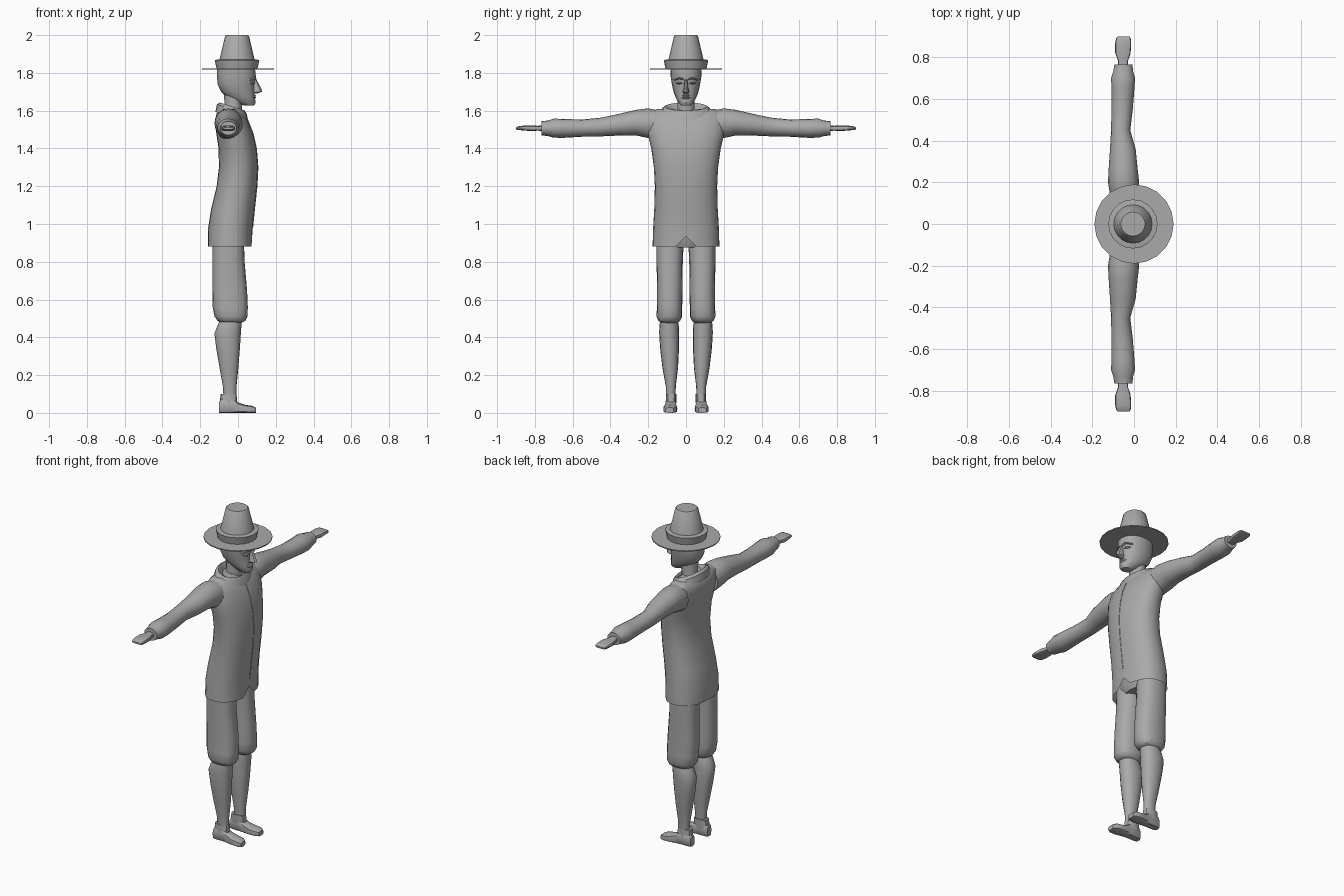
import bpy, bmesh, math

grey = bpy.data.materials.new("plain_grey")
grey.diffuse_color = (0.4, 0.4, 0.4, 1)


def finish(name, bm, mirror=False, angle=35):
    bmesh.ops.recalc_face_normals(bm, faces=bm.faces)
    me = bpy.data.meshes.new(name)
    bm.to_mesh(me)
    bm.free()
    ob = bpy.data.objects.new(name, me)
    bpy.context.collection.objects.link(ob)
    me.materials.append(grey)
    if mirror:
        m = ob.modifiers.new("mirror", 'MIRROR')
        m.use_axis = (False, True, False)
    bpy.ops.object.select_all(action='DESELECT')
    ob.select_set(True)
    bpy.context.view_layer.objects.active = ob
    bpy.ops.object.shade_smooth_by_angle(angle=math.radians(angle))
    return ob


def loft(name, axis, rings, n=16, p=2.0, caps=(True, True), mirror=False, edit=None, angle=35):
    """Rings are (position on axis, u0, u1, v0, v1); u, v are the other two axes in xyz order."""
    bm = bmesh.new()
    loops = []
    for t, u0, u1, v0, v1 in rings:
        loop = []
        for i in range(n):
            a = 2 * math.pi * i / n
            c, s = math.cos(a), math.sin(a)
            c = math.copysign(abs(c) ** (2 / p), c)
            s = math.copysign(abs(s) ** (2 / p), s)
            co = [(u0 + u1) / 2 + c * (u1 - u0) / 2, (v0 + v1) / 2 + s * (v1 - v0) / 2]
            co.insert("xyz".index(axis), t)
            loop.append(bm.verts.new(co))
        loops.append(loop)
    for a, b in zip(loops, loops[1:]):
        for i in range(n):
            j = (i + 1) % n
            bm.faces.new((a[i], a[j], b[j], b[i]))
    if caps[0]:
        bm.faces.new(loops[0])
    if caps[1]:
        bm.faces.new(loops[-1])
    if edit:
        edit(loops)
    return finish(name, bm, mirror, angle)


def sym(rows):
    return [(z, x0, x1, -w, w) for z, x0, x1, w in rows]


# Coat, open below, with a notch at the front hem
def notch(loops):
    loops[0][0].co.z += 0.055


coat = [(0.88, -0.16, 0.075, 0.177), (0.98, -0.158, 0.078, 0.174), (1.08, -0.142, 0.088, 0.168),
        (1.2, -0.113, 0.101, 0.165), (1.3, -0.101, 0.106, 0.17), (1.4, -0.103, 0.098, 0.184),
        (1.48, -0.115, 0.08, 0.203), (1.55, -0.122, 0.052, 0.21), (1.59, -0.112, 0.022, 0.195),
        (1.61, -0.095, -0.005, 0.15)]
loft("coat", 'z', sym(coat), n=24, p=2.3, caps=(False, True), edit=notch)

# Front closing seam
loft("coat_seam", 'z', [(z, x1 - 0.01, x1 + 0.002, -0.002, 0.002) for z, x0, x1, w in coat[1:8]], n=4)

# Collar, lower at the front
def tilt(loops):
    for loop in loops:
        for v in loop:
            v.co.z -= 0.32 * (v.co.x + 0.03)


loft("collar", 'z', sym([(1.57, -0.075, 0.018, 0.052), (1.605, -0.085, 0.025, 0.08),
                         (1.622, -0.096, 0.036, 0.112), (1.607, -0.112, 0.046, 0.13),
                         (1.565, -0.12, 0.056, 0.148)]), n=20, caps=(False, False), edit=tilt)

# Sleeves
loft("sleeve", 'y', [(0.14, -0.115, 0.025, 1.44, 1.6), (0.2, -0.125, 0.025, 1.455, 1.612),
                     (0.26, -0.122, 0.018, 1.468, 1.605), (0.36, -0.115, 0.008, 1.468, 1.582),
                     (0.45, -0.11, -0.018, 1.464, 1.563), (0.55, -0.108, -0.006, 1.462, 1.553),
                     (0.65, -0.108, 0.002, 1.456, 1.556), (0.7, -0.11, 0.005, 1.457, 1.558),
                     (0.73, -0.1, -0.004, 1.465, 1.548), (0.765, -0.094, -0.008, 1.47, 1.544)],
     mirror=True)

# Wrists and flat hands
loft("hand", 'y', [(0.75, -0.075, -0.03, 1.492, 1.522), (0.785, -0.077, -0.028, 1.494, 1.52),
                   (0.82, -0.09, -0.016, 1.492, 1.522), (0.87, -0.09, -0.014, 1.496, 1.52),
                   (0.893, -0.086, -0.016, 1.498, 1.516), (0.9, -0.078, -0.024, 1.501, 1.511)],
     n=12, p=3.5, mirror=True)

# Hips and breeches
loft("hips", 'z', sym([(0.875, -0.12, 0.03, 0.1), (0.91, -0.14, 0.045, 0.145),
                       (1.0, -0.14, 0.06, 0.15)]), n=16)
loft("breeches", 'z', [(0.95, -0.135, 0.03, 0.01, 0.157), (0.8, -0.135, 0.035, 0.017, 0.156),
                       (0.65, -0.135, 0.048, 0.019, 0.153), (0.56, -0.134, 0.052, 0.02, 0.154),
                       (0.51, -0.124, 0.05, 0.02, 0.156), (0.487, -0.108, 0.038, 0.032, 0.146),
                       (0.477, -0.09, 0.02, 0.045, 0.13)],
     p=2.4, mirror=True)

# Stockinged lower legs
loft("lower_leg", 'z', [(0.5, -0.09, 0.02, 0.045, 0.135), (0.46, -0.11, 0.018, 0.038, 0.141),
                        (0.42, -0.125, 0.015, 0.036, 0.142), (0.34, -0.115, 0.01, 0.037, 0.137),
                        (0.24, -0.098, 0.002, 0.042, 0.125), (0.14, -0.08, -0.008, 0.054, 0.107),
                        (0.05, -0.075, -0.01, 0.056, 0.104)],
     p=2.2, mirror=True)

# Shoes with an ankle collar
loft("shoe", 'x', [(-0.1, 0.062, 0.1, 0.0, 0.06), (-0.085, 0.054, 0.108, 0.0, 0.075),
                   (-0.03, 0.052, 0.108, 0.0, 0.075), (0.0, 0.05, 0.112, 0.0, 0.055),
                   (0.04, 0.046, 0.12, 0.0, 0.042), (0.075, 0.05, 0.12, 0.0, 0.038),
                   (0.095, 0.065, 0.108, 0.0, 0.028)], n=12, p=4, mirror=True)
loft("shoe_ankle", 'z', [(0.04, -0.098, -0.002, 0.052, 0.108), (0.1, -0.092, -0.008, 0.05, 0.106)],
     n=12, p=2.6, mirror=True)

# Neck and head
loft("neck", 'z', sym([(1.55, -0.08, 0.02, 0.055), (1.61, -0.07, 0.02, 0.045),
                       (1.7, -0.075, 0.03, 0.047)]), n=12)
loft("head", 'z', sym([(1.628, 0.03, 0.085, 0.026), (1.642, -0.01, 0.094, 0.04),
                       (1.672, -0.06, 0.088, 0.056), (1.7, -0.09, 0.088, 0.066),
                       (1.74, -0.108, 0.088, 0.075), (1.78, -0.112, 0.095, 0.081),
                       (1.825, -0.11, 0.09, 0.083)]), n=16, p=2.2)

# Face details
loft("nose", 'z', [(1.69, 0.07, 0.1, -0.012, 0.012), (1.7, 0.06, 0.127, -0.018, 0.018),
                   (1.712, 0.06, 0.126, -0.013, 0.013), (1.765, 0.07, 0.098, -0.008, 0.008)],
     n=8)
loft("lips", 'z', [(1.663, 0.07, 0.09, -0.02, 0.02), (1.669, 0.06, 0.096, -0.027, 0.027),
                   (1.674, 0.06, 0.091, -0.03, 0.03), (1.679, 0.06, 0.096, -0.025, 0.025),
                   (1.685, 0.07, 0.089, -0.018, 0.018)], n=10)
loft("brow", 'y', [(0.012, 0.07, 0.098, 1.762, 1.772), (0.035, 0.06, 0.095, 1.766, 1.778),
                   (0.062, 0.04, 0.07, 1.758, 1.768)], n=6, mirror=True)
loft("eye", 'y', [(0.018, 0.065, 0.086, 1.744, 1.748), (0.033, 0.06, 0.09, 1.738, 1.754),
                  (0.052, 0.045, 0.076, 1.744, 1.748)], n=8, mirror=True)

# Hat: brim, band and tapered crown
def disc(z, r, cx=-0.005):
    return (z, cx - r, cx + r, -r, r)


loft("hat_brim", 'z', [disc(1.818, 0.19, 0), disc(1.824, 0.19, 0)], n=20)
loft("hat_band", 'z', [disc(1.82, 0.108), disc(1.868, 0.118), disc(1.872, 0.095)], n=20)
loft("hat_crown", 'z', [disc(1.865, 0.094), disc(1.993, 0.064), disc(2.0, 0.058)], n=20)
